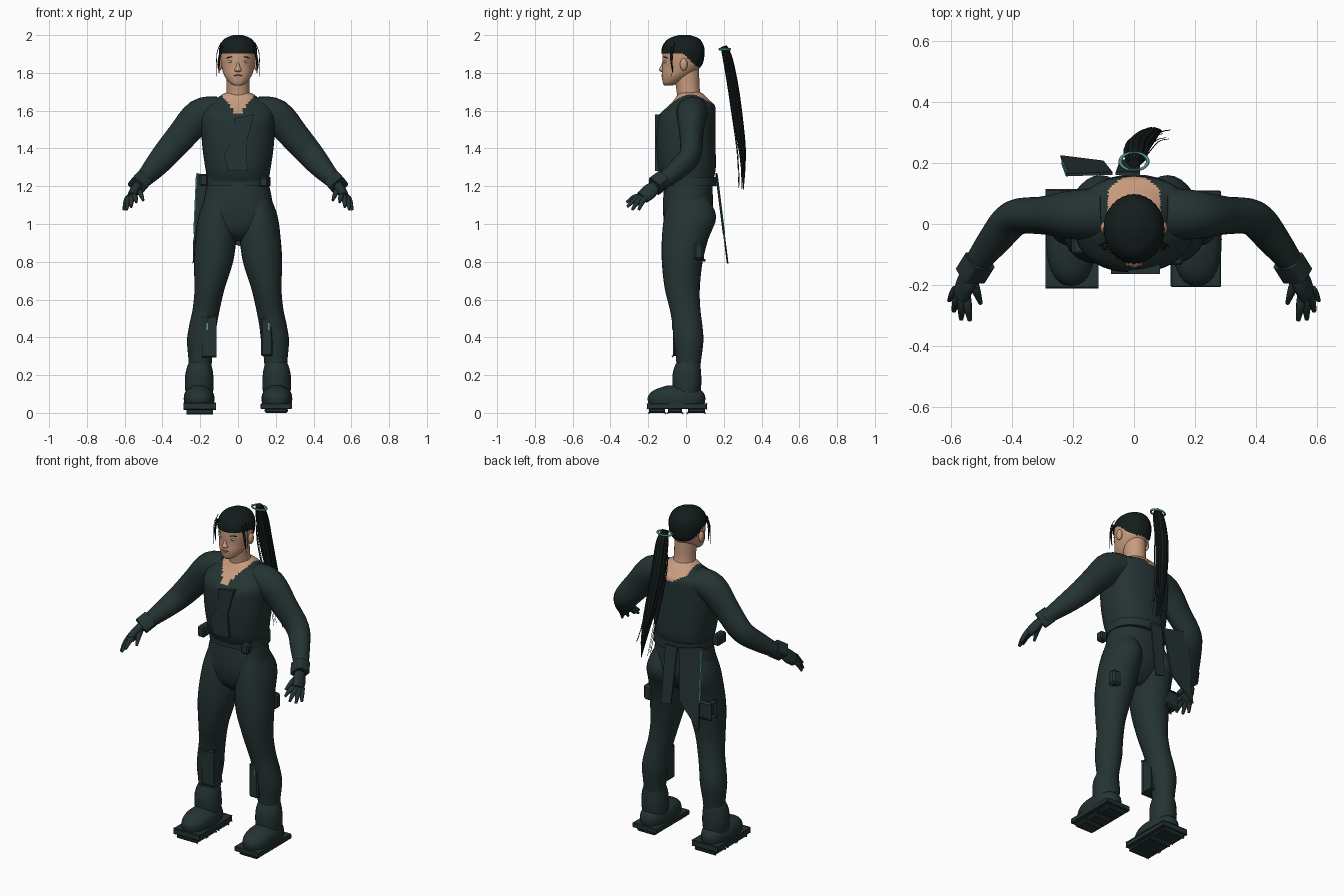
import bpy, bmesh, math, random
from mathutils import Vector

random.seed(4)
if "Cube" in bpy.data.objects:
    bpy.data.objects.remove(bpy.data.objects["Cube"], do_unlink=True)


def material(name, r, g, b):
    m = bpy.data.materials.new(name)
    m.use_nodes = True
    m.diffuse_color = (r, g, b, 1)
    bsdf = m.node_tree.nodes["Principled BSDF"]
    bsdf.inputs["Base Color"].default_value = (r, g, b, 1)
    bsdf.inputs["Roughness"].default_value = .8
    return m


SUIT = material("dark suit", .018, .033, .033)
HAIR = material("black hair", .007, .012, .012)
SKIN = material("skin", .58, .33, .21)
TEAL = material("teal trim", .09, .32, .26)
LIPS = material("lips", .38, .15, .11)
WHITE = material("eye white", .6, .6, .57)


def finish(name, bm, mats, smooth=True):
    mesh = bpy.data.meshes.new(name)
    bm.to_mesh(mesh)
    bm.free()
    for m in mats:
        mesh.materials.append(m)
    if smooth:
        mesh.shade_smooth()
        mesh.set_sharp_from_angle(angle=math.radians(45))
    obj = bpy.data.objects.new(name, mesh)
    bpy.context.collection.objects.link(obj)
    return obj


def spline(rings, steps):
    """Catmull-Rom interpolation of (x, y, z, rx, ry) rings."""
    p = [rings[0], *rings, rings[-1]]
    out = []
    for a, b, c, d in zip(p, p[1:], p[2:], p[3:]):
        for k in range(steps):
            t = k / steps
            out.append([(2*q + (r-o)*t + (2*o-5*q+4*r-s)*t*t + (3*q-o-3*r+s)*t**3) / 2
                        for o, q, r, s in zip(a, b, c, d)])
    return out + [list(rings[-1])]


def loft(name, rings, mats, n=24, steps=4, power=2, flat=True, side=1,
         paint=None, keep=None, ripple=0):
    """Skin over superellipse sections, level (flat) or square to the path."""
    path = spline(rings, steps)
    bm = bmesh.new()
    loops = []
    for i, (x, y, z, rx, ry) in enumerate(path):
        u, v = Vector((1, 0, 0)), Vector((0, 1, 0))
        if not flat:
            t = Vector(path[min(i+1, len(path)-1)][:3]) - Vector(path[max(i-1, 0)][:3])
            u = v.cross(t).normalized()
            v = t.normalized().cross(u)
        loop = []
        for k in range(n):
            a = math.tau * k / n
            c, s = math.cos(a), math.sin(a)
            wave = 1 - ripple * (k % 2)
            co = Vector((x, y, z))
            co += u * max(rx, .001) * wave * math.copysign(abs(c) ** (2/power), c)
            co += v * max(ry, .001) * wave * math.copysign(abs(s) ** (2/power), s)
            co.x *= side
            loop.append(bm.verts.new(co))
        loops.append(loop)
    for a, b in zip(loops, loops[1:]):
        for k in range(n):
            bm.faces.new((a[k], a[(k+1) % n], b[(k+1) % n], b[k]))
    bm.faces.new(loops[0])
    bm.faces.new(loops[-1])
    bmesh.ops.recalc_face_normals(bm, faces=bm.faces)
    if paint:
        for f in bm.faces:
            f.material_index = int(paint(f.calc_center_median()))
    if keep:
        drop = [f for f in bm.faces if not keep(f.calc_center_median())]
        bmesh.ops.delete(bm, geom=drop, context='FACES')
    return finish(name, bm, mats)


def tube(name, pts, mat, n=10, **kw):
    return loft(name, [(x, y, z, r, r) for x, y, z, r in pts], [mat], n, flat=False, **kw)


def box(name, lo, hi, mat, side=1, bevel=.008):
    bm = bmesh.new()
    bmesh.ops.create_cube(bm, size=1)
    for v in bm.verts:
        v.co = [l + (h - l) * (c + .5) for l, h, c in zip(lo, hi, v.co)]
        v.co.x *= side
    if bevel:
        bmesh.ops.bevel(bm, geom=bm.edges[:], offset=bevel, segments=1, affect='EDGES')
    bmesh.ops.recalc_face_normals(bm, faces=bm.faces)
    return finish(name, bm, [mat], False)


def ball(name, centre, radii, mat, side=1):
    bm = bmesh.new()
    bmesh.ops.create_uvsphere(bm, u_segments=16, v_segments=10, radius=1)
    for v in bm.verts:
        v.co = [c + r * q for c, r, q in zip(centre, radii, v.co)]
        v.co.x *= side
    bmesh.ops.recalc_face_normals(bm, faces=bm.faces)
    return finish(name, bm, [mat])


def plate(name, outline, depth, thick, mat):
    """Thin cloth panel: x-z outline, with y given by a rule of z."""
    bm = bmesh.new()
    front = bm.faces.new([bm.verts.new((x, depth(z), z)) for x, z in outline])
    new = bmesh.ops.extrude_face_region(bm, geom=[front])["geom"]
    for v in new:
        if isinstance(v, bmesh.types.BMVert):
            v.co.y += thick
    bmesh.ops.recalc_face_normals(bm, faces=bm.faces)
    return finish(name, bm, [mat], False)


# Torso and open neckline
def neckline(c):
    if c.y < .04:
        return c.z > 1.57 + abs(c.x) * 1.3 and abs(c.x) < .085
    return c.z > 1.61 + abs(c.x) * .5 and abs(c.x) < .085


loft("pelvis", [(0, 0, .91, .03, .05), (0, 0, .96, .13, .1), (0, .01, 1.04, .19, .13),
                (0, .01, 1.12, .182, .132), (0, .015, 1.24, .158, .125)], [SUIT], 32, power=2.2)
loft("vest", [(0, .01, 1.22, .16, .13), (0, .005, 1.29, .172, .152), (0, 0, 1.4, .188, .157),
              (0, 0, 1.5, .195, .157), (0, .005, 1.57, .195, .152), (0, .03, 1.625, .175, .123),
              (0, .03, 1.655, .125, .095), (0, .025, 1.685, .085, .07), (0, .02, 1.7, .05, .05)],
     [SUIT, SKIN], 64, 8, 2.3, paint=neckline)
plate("front_flap", [(-.02, 1.56), (.085, 1.58), (.045, 1.43), (.05, 1.28), (-.05, 1.28),
                     (-.075, 1.36), (-.02, 1.46)], lambda z: -.163, .03, SUIT)
loft("belt", [(0, .02, 1.2, .172, .142), (0, .02, 1.25, .172, .142)], [SUIT], 32, 1, 2.3)
box("right_belt_pouch", (-.205, -.1, 1.2), (-.16, -.02, 1.265), SUIT)
box("left_belt_pouch", (.11, -.135, 1.195), (.16, -.09, 1.25), SUIT)

# Coat tails
hang = lambda z: .165 + (1.2 - z) * .125
plate("long_coat_tail", [(-.07, 1.23), (-.22, 1.27), (-.24, .79), (-.21, .82), (-.1, .93)],
      hang, .009, SUIT)
plate("short_coat_tail", [(-.06, 1.23), (.02, 1.23), (.02, .88), (-.045, .9)], hang, .009, SUIT)
plate("tail_trim", [(-.218, 1.26), (-.223, 1.26), (-.237, .95), (-.232, .95)],
      lambda z: hang(z) - .002, .013, TEAL)

for s, tag in ((1, "left"), (-1, "right")):
    # Arms and hands
    loft(tag + "_arm", [(.1, .035, 1.6, .075, .085), (.2, .03, 1.575, .088, .08),
                        (.3, .028, 1.465, .079, .062), (.39, .02, 1.36, .07, .058),
                        (.455, -.05, 1.285, .057, .052), (.525, -.14, 1.21, .038, .038)],
         [SUIT], flat=False, side=s)
    loft(tag + "_cuff", [(.505, -.12, 1.235, .047, .04), (.535, -.168, 1.2, .047, .04)],
         [SUIT], 20, 1, 5, flat=False, side=s)
    loft(tag + "_palm", [(.53, -.16, 1.205, .025, .028), (.548, -.19, 1.175, .026, .042),
                         (.566, -.23, 1.14, .024, .038)], [SUIT], 16, flat=False, side=s)
    for finger, root, tip in (("index", (.55, -.235, 1.15), (.538, -.315, 1.115)),
                              ("middle", (.562, -.235, 1.145), (.566, -.312, 1.09)),
                              ("ring", (.575, -.23, 1.14), (.59, -.285, 1.075)),
                              ("little", (.582, -.215, 1.14), (.605, -.25, 1.075)),
                              ("thumb", (.53, -.18, 1.18), (.502, -.26, 1.125))):
        mid = [(a + b) / 2 + h for a, b, h in zip(root, tip, (0, 0, .008))]
        tube(f"{tag}_{finger}_finger", [(*root, .016), (*mid, .014), (*tip, .007)], SUIT, side=s)

    # Legs, guards and pouches
    loft(tag + "_leg", [(.1, .01, 1.15, .07, .1), (.11, .022, 1.04, .1, .138),
                        (.118, -.005, .92, .108, .123), (.13, -.02, .8, .104, .108),
                        (.15, -.02, .66, .08, .093), (.168, -.005, .55, .072, .081),
                        (.186, .008, .46, .073, .079), (.196, .014, .38, .074, .078),
                        (.2, .014, .28, .062, .066), (.2, .01, .2, .06, .06)], [SUIT], 28, side=s)
    box(tag + "_shin_guard", (.122, -.07, .3), (.183, .01, .505), SUIT, s)
    box(tag + "_shin_trim", (.16, -.073, .44), (.166, -.065, .475), TEAL, s, 0)
    box(tag + "_thigh_pouch", (.165, .04, .81), (.225, .095, .9), SUIT, s, .012)

    # Boots
    loft(tag + "_boot_cuff", [(.205, .005, .1, .072, .07), (.205, .005, .15, .076, .076),
                              (.205, .005, .21, .073, .075), (.203, .01, .26, .06, .064),
                              (.2, .012, .28, .045, .05)], [SUIT], side=s)
    loft(tag + "_boot_foot", [(.206, -.05, .045, .078, .148), (.206, -.05, .085, .081, .152),
                              (.206, -.045, .12, .066, .125), (.206, -.04, .145, .025, .06)],
         [SUIT], 28, power=2.3, side=s)
    box(tag + "_sole", (.12, -.207, .02), (.285, .11, .05), SUIT, s, .004)
    for part, a, b in (("toe", -.195, -.11), ("ball", -.095, -.02), ("heel", .01, .1)):
        box(f"{tag}_{part}_tread", (.14, a, 0), (.265, b, .025), SUIT, s)

    # Facial features
    ball(tag + "_ear", (.096, -.012, 1.845), (.014, .02, .033), SKIN, s)
    ball(tag + "_eye", (.038, -.106, 1.86), (.018, .011, .008), WHITE, s)
    ball(tag + "_iris", (.038, -.114, 1.86), (.007, .005, .007), TEAL, s)
    tube(tag + "_brow", [(.018, -.119, 1.879, .002), (.04, -.113, 1.884, .004),
                         (.062, -.099, 1.878, .002)], HAIR, 8, side=s)
    tube(tag + "_side_lock", [(.085, -.08, 1.94, .006), (.1, -.078, 1.87, .006),
                              (.1, -.07, 1.8, .002)], HAIR, 8, side=s)
    tube(tag + "_fringe_strand", [(.09, -.06, 1.96, .002), (.112, -.07, 1.9, .002),
                                  (.112, -.075, 1.78, .001)], HAIR, 6, side=s)

# Neck, head and face
loft("neck", [(0, .03, 1.6, .08, .075), (0, .02, 1.66, .066, .066), (0, .01, 1.72, .06, .062),
              (0, 0, 1.82, .062, .07)], [SKIN], 32)
skull = [(0, -.095, 1.733, .018, .02), (0, -.078, 1.748, .045, .045), (0, -.05, 1.785, .072, .078),
         (0, -.025, 1.83, .086, .1), (0, -.018, 1.88, .093, .107), (0, -.016, 1.93, .09, .103),
         (0, -.012, 1.97, .066, .077), (0, -.01, 1.99, .022, .028)]
loft("head", skull, [SKIN], 40, 6)
loft("nose", [(0, -.125, 1.806, .012, .006), (0, -.126, 1.815, .019, .017),
              (0, -.12, 1.835, .01, .014), (0, -.115, 1.865, .007, .008)], [SKIN], 16)
ball("upper_lip", (0, -.122, 1.787, ), (.024, .009, .005), LIPS)
ball("lower_lip", (0, -.119, 1.778), (.02, .009, .006), LIPS)
ball("teeth", (0, -.127, 1.7825), (.014, .005, .002), WHITE)

# Hair cap, tied tail and loose strands
loft("hair_cap", [(x, y * .95, z + .01, rx * 1.08, ry * 1.07) for x, y, z, rx, ry in skull],
     [HAIR], 64, 8, ripple=.02,
     keep=lambda c: c.z > 1.9 - .9 * min(max(0, c.y + .015), .08))
loft("ponytail", [(0, .2, 1.94, .02, .018), (.005, .222, 1.87, .038, .027),
                  (.01, .25, 1.72, .042, .03), (.03, .275, 1.55, .038, .028),
                  (.055, .297, 1.4, .028, .02), (.075, .303, 1.28, .015, .011),
                  (.09, .303, 1.18, .002, .002)], [HAIR], 28, 5, flat=False, ripple=.12)
for i in range(10):
    dx, dy = random.uniform(-.045, .05), random.uniform(-.025, .015)
    tube(f"loose_strand_{i}", [(0, .2, 1.93, .002), (dx, .245 + dy, 1.72, .002),
                               (.04 + dx, .29 + dy, 1.4, .0015),
                               (.075 + dx, .3 + dy, random.uniform(1.16, 1.3), .001)], HAIR, 5)
bpy.ops.mesh.primitive_torus_add(major_radius=.045, minor_radius=.006, major_segments=28,
                                 minor_segments=8, location=(0, .205, 1.925))
tie = bpy.context.object
tie.name = "hair_tie"
tie.scale.y = .65
tie.data.materials.append(TEAL)
tie.data.shade_smooth()
